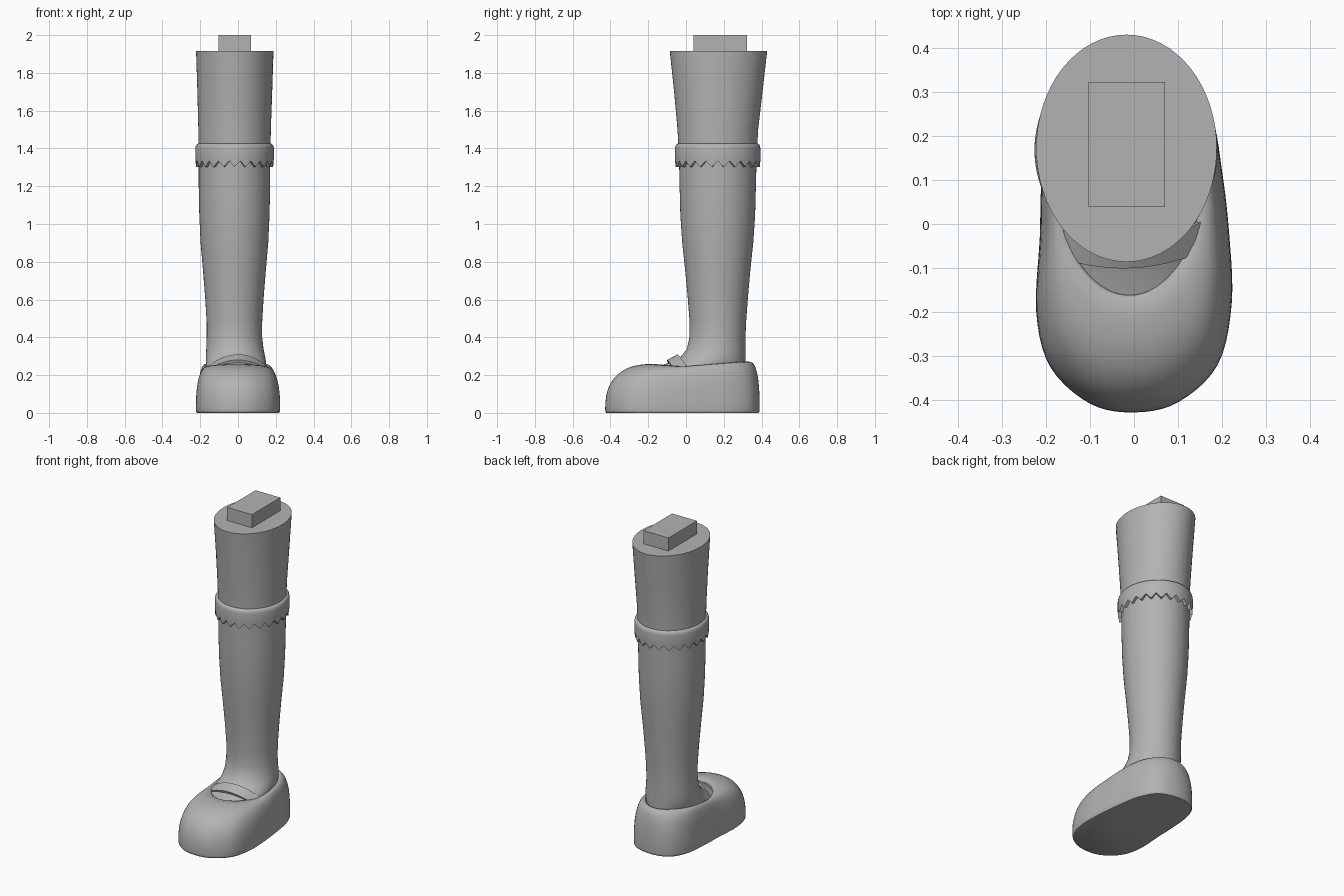
import bpy, bmesh, math
from mathutils import Vector

cube = bpy.data.objects.get("Cube")
if cube:
    bpy.data.objects.remove(cube, do_unlink=True)

GREY = (0.45, 0.45, 0.45, 1)
mat = bpy.data.materials.new("plain grey")
mat.use_nodes = True
mat.diffuse_color = GREY
mat.node_tree.nodes["Principled BSDF"].inputs["Base Color"].default_value = GREY


def finish(name, bm, angle=40):
    bmesh.ops.recalc_face_normals(bm, faces=bm.faces)
    mesh = bpy.data.meshes.new(name)
    bm.to_mesh(mesh)
    bm.free()
    mesh.materials.append(mat)
    ob = bpy.data.objects.new(name, mesh)
    bpy.context.collection.objects.link(ob)
    bpy.ops.object.select_all(action='DESELECT')
    ob.select_set(True)
    bpy.context.view_layer.objects.active = ob
    bpy.ops.object.shade_smooth_by_angle(angle=math.radians(angle))
    return ob


def loft(name, rings, closed=True, cap_start=False, cap_end=False, join=False, angle=40):
    """Skin a list of point rings, optionally capping or joining the ends."""
    bm = bmesh.new()
    rows = [[bm.verts.new(p) for p in ring] for ring in rings]
    n = len(rows[0])
    pairs = list(zip(rows, rows[1:]))
    if join:
        pairs.append((rows[-1], rows[0]))
    for a, b in pairs:
        for i in range(n if closed else n - 1):
            j = (i + 1) % n
            bm.faces.new((a[i], a[j], b[j], b[i]))
    if cap_start:
        bm.faces.new(rows[0])
    if cap_end:
        bm.faces.new(rows[-1])
    return finish(name, bm, angle)


def oval(x0, x1, y0, y1, z, n=64, grow=0.0):
    """Ring spanning the given extents; z may be a function of the index."""
    cx, cy = (x0 + x1) / 2, (y0 + y1) / 2
    rx, ry = (x1 - x0) / 2 + grow, (y1 - y0) / 2 + grow
    height = z if callable(z) else lambda i: z
    return [(cx + rx * math.cos(math.tau * i / n),
             cy + ry * math.sin(math.tau * i / n), height(i)) for i in range(n)]


def spline(p, steps):
    """Closed Catmull-Rom curve through the points."""
    out = []
    for i in range(len(p)):
        a, b, c, d = (Vector(p[(i + k) % len(p)]) for k in (-1, 0, 1, 2))
        for s in range(steps):
            t = s / steps
            out.append(0.5 * (2 * b + (c - a) * t + (2 * a - 5 * b + 4 * c - d) * t * t
                              + (3 * b - a - 3 * c + d) * t ** 3))
    return out


# Leg: stacked ovals from the foot to the flat top (z, x range, y range)
STATIONS = [
    (0.225, -0.17, 0.15, -0.21, 0.315),
    (0.245, -0.17, 0.15, -0.15, 0.315),
    (0.27, -0.17, 0.148, -0.075, 0.315),
    (0.30, -0.17, 0.143, -0.025, 0.315),
    (0.34, -0.168, 0.135, 0.005, 0.315),
    (0.40, -0.166, 0.128, 0.018, 0.315),
    (0.48, -0.166, 0.128, 0.019, 0.318),
    (0.60, -0.173, 0.135, 0.01, 0.327),
    (0.75, -0.185, 0.147, -0.004, 0.34),
    (0.90, -0.198, 0.16, -0.02, 0.356),
    (1.05, -0.205, 0.167, -0.03, 0.366),
    (1.20, -0.208, 0.17, -0.034, 0.37),
    (1.35, -0.208, 0.171, -0.037, 0.374),
    (1.50, -0.21, 0.174, -0.045, 0.382),
    (1.70, -0.215, 0.181, -0.063, 0.405),
    (1.917, -0.222, 0.188, -0.086, 0.43)]
loft("leg", [oval(x0, x1, y0, y1, z) for z, x0, x1, y0, y1 in STATIONS],
     cap_start=True, cap_end=True)

# Connector block on top of the leg
bm = bmesh.new()
bmesh.ops.create_cube(bm, size=1)
bmesh.ops.scale(bm, vec=(0.173, 0.284, 0.10), verts=bm.verts)
bmesh.ops.translate(bm, vec=(-0.0165, 0.181, 1.95), verts=bm.verts)
finish("top_connector", bm)

# Sock cuff: rounded band with a zigzag lower edge
TEETH, PER = 22, 4


def zigzag(i):
    return 1.302 + 0.032 * abs((i % PER) / PER * 2 - 1)


CUFF = (-0.208, 0.172, -0.04, 0.376)
cuff_profile = [(-0.01, zigzag), (0.016, zigzag), (0.018, 1.35), (0.018, 1.40),
                (0.016, 1.413), (0.011, 1.421), (0.004, 1.425), (-0.01, 1.425)]
loft("sock_cuff", [oval(*CUFF, z, TEETH * PER, g) for g, z in cuff_profile],
     join=True, angle=50)

# Shoe: sole outline swept up and inward to an oval opening
OUTLINE = [(-.015, .39), (-.13, .36), (-.192, .26), (-.21, .1), (-.214, -.03),
           (-.222, -.2), (-.19, -.325), (-.1, -.408), (0, -.428), (.1, -.405),
           (.19, -.32), (.222, -.18), (.216, -.02), (.2, .12), (.175, .25), (.11, .355)]
sole = spline(OUTLINE, 5)
CENTRE = Vector((-0.01, 0.082))


def opening(p, shrink=0.0):
    a = math.atan2((p.y - CENTRE.y) / 0.41, (p.x - CENTRE.x) / 0.21)
    return CENTRE + Vector(((0.166 - shrink) * math.cos(a), (0.253 - shrink) * math.sin(a)))


def rim_height(q):
    return 0.247 + 0.024 * max(0, min(1, q.y / 0.3)) + 0.012 * max(0, min(1, (-q.y - 0.04) / 0.13))


shoe = [[(p.x * 0.975, p.y * 0.985, 0) for p in sole],
        [(p.x * 0.995, p.y * 0.997, 0.006) for p in sole]]
STEPS = 14
for k in range(STEPS + 1):
    t = math.pi / 2 * k / STEPS
    inward, up = 1 - math.cos(t) ** 0.8, math.sin(t) ** 0.8
    ring = []
    for p in sole:
        q = opening(p)
        xy = p.lerp(q, inward)
        ring.append((xy.x, xy.y, 0.015 + (rim_height(q) - 0.015) * up))
    shoe.append(ring)
for shrink, drop in ((0.006, 0.004), (0.009, 0.012), (0.012, 0.05)):
    lip = [opening(p, shrink) for p in sole]
    shoe.append([(q.x, q.y, rim_height(opening(p)) - drop) for p, q in zip(sole, lip)])
loft("shoe", shoe, cap_start=True, angle=50)


# Strap: tilted band arched over the instep
def arch(a, mid, b, n=24):
    a, mid, b = Vector(a), Vector(mid), Vector(b)
    ctrl = 2 * mid - (a + b) / 2
    return [a * (1 - t) ** 2 + ctrl * 2 * t * (1 - t) + b * t * t
            for t in (i / n for i in range(n + 1))]


front = arch((-0.15, -0.083, 0.235), (0, -0.1, 0.28), (0.146, -0.066, 0.235))
back = arch((-0.172, -0.01, 0.237), (0, -0.045, 0.31), (0.16, 0.01, 0.24))
low = Vector((0, 0.006, -0.014))
loft("strap", [front, back, [p + low for p in back], [p + low for p in front]],
     closed=False, join=True, cap_start=False)
